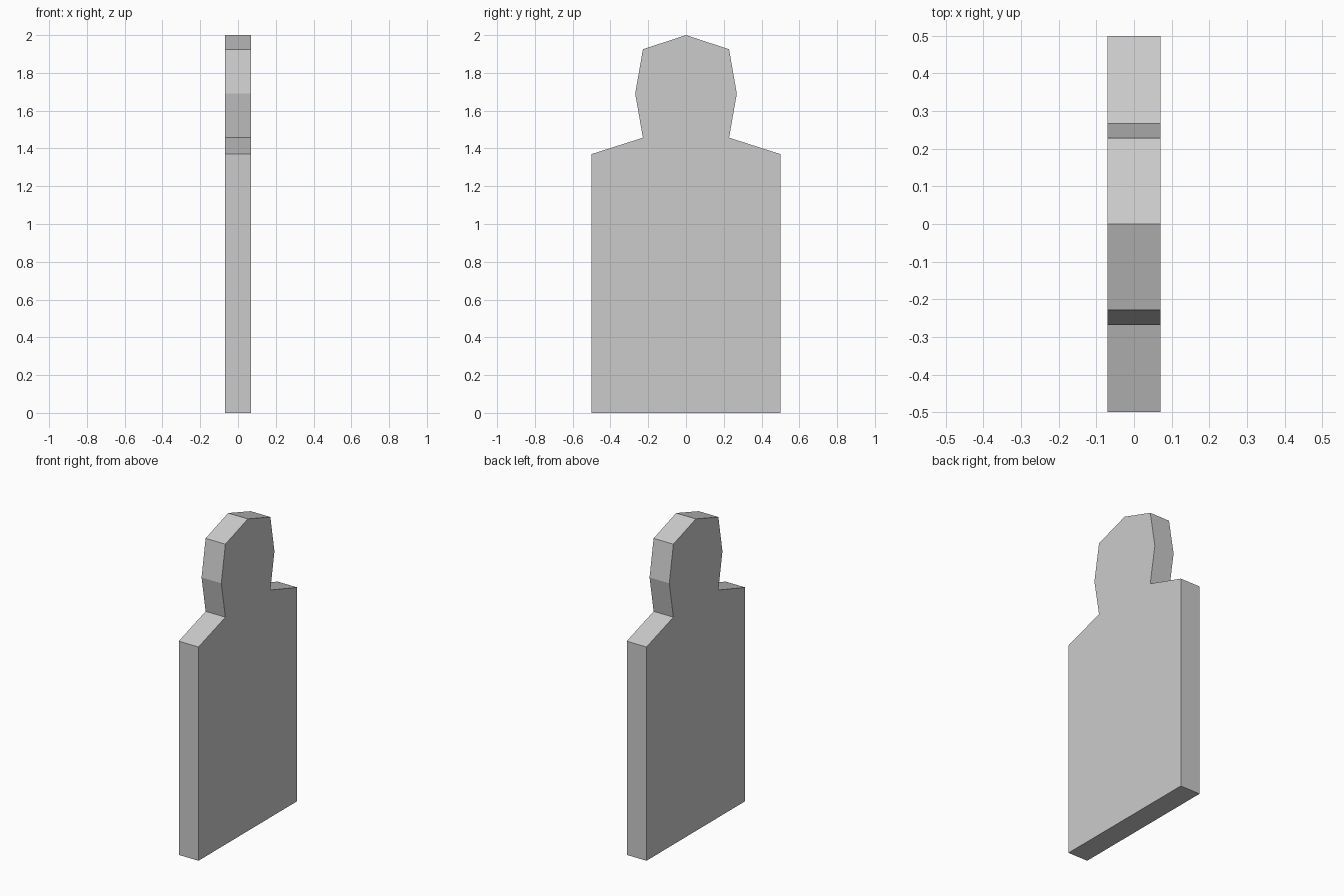
import bpy
import bmesh

if "Cube" in bpy.data.objects:
    bpy.data.objects.remove(bpy.data.objects["Cube"])

HALF_THICKNESS = 0.07

# Right half of the outline (y, z), from base corner up to the tip of the head
half = [(0.5, 0), (0.5, 1.37), (0.228, 1.457), (0.269, 1.69), (0.228, 1.925)]
outline = half + [(0, 2.0)] + [(-y, z) for y, z in reversed(half)]

# Flat silhouette board, extruded through its thickness
bm = bmesh.new()
face = bm.faces.new([bm.verts.new((-HALF_THICKNESS, y, z)) for y, z in outline])
extruded = bmesh.ops.extrude_face_region(bm, geom=[face], use_keep_orig=True)
moved = [g for g in extruded["geom"] if isinstance(g, bmesh.types.BMVert)]
bmesh.ops.translate(bm, verts=moved, vec=(2 * HALF_THICKNESS, 0, 0))
bmesh.ops.recalc_face_normals(bm, faces=bm.faces)

mesh = bpy.data.meshes.new("silhouette_board")
bm.to_mesh(mesh)
bm.free()
board = bpy.data.objects.new("silhouette_board", mesh)
bpy.context.collection.objects.link(board)
